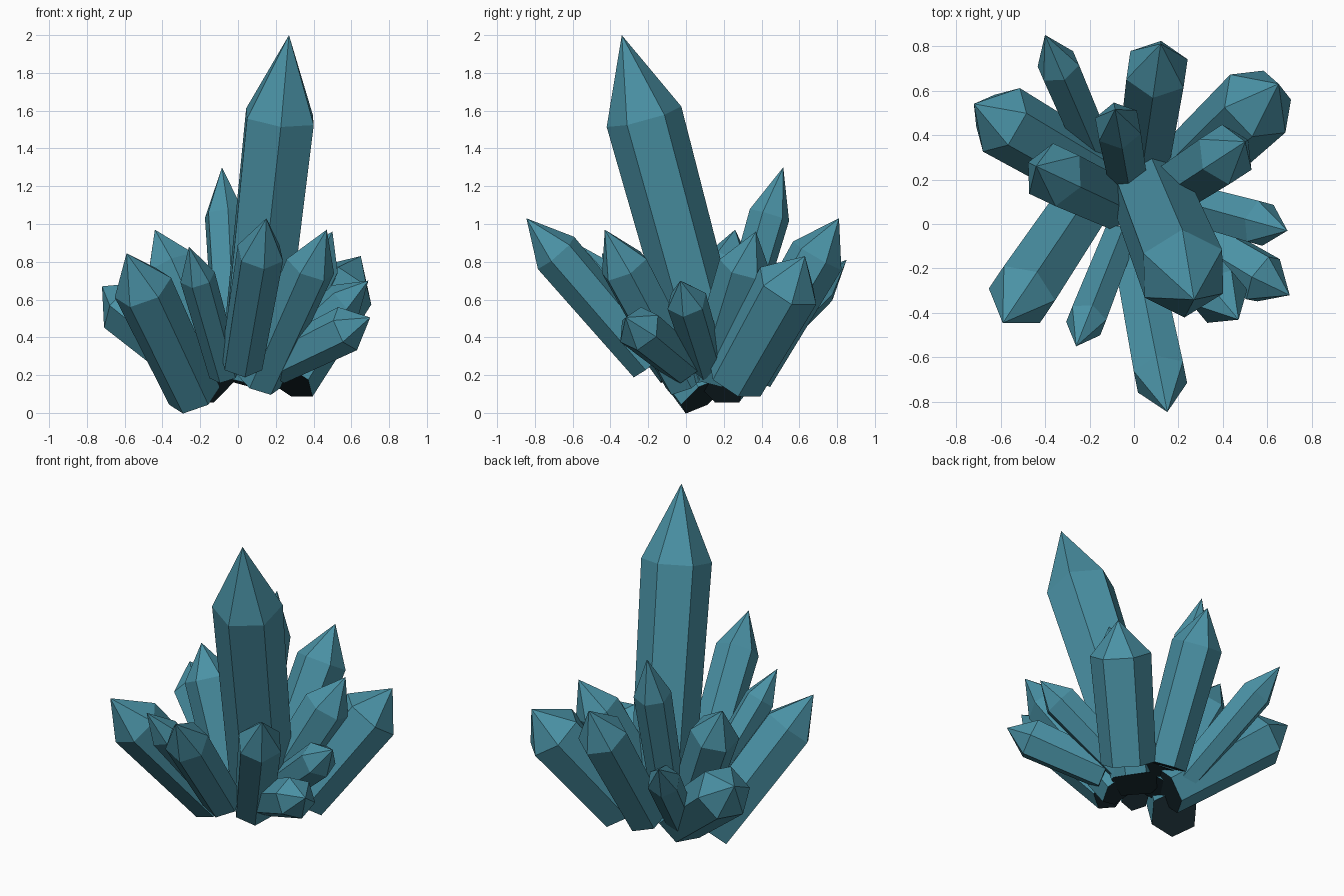
import bpy
import bmesh
from math import cos, sin, pi, radians
from mathutils import Vector

cube = bpy.data.objects.get("Cube")
if cube:
    bpy.data.objects.remove(cube, do_unlink=True)


def material(name, colour):
    mat = bpy.data.materials.new(name)
    mat.use_nodes = True
    mat.diffuse_color = colour
    shader = next(n for n in mat.node_tree.nodes if n.type == 'BSDF_PRINCIPLED')
    shader.inputs["Base Color"].default_value = colour
    shader.inputs["Roughness"].default_value = 0.6
    return mat


# Teal mineral with dark broken ends underneath
teal = material("teal_crystal", (0.068, 0.285, 0.375, 1.0))
dark = material("dark_underside", (0.008, 0.02, 0.026, 1.0))

SIDES = 6
TAPER = 0.9     # base width relative to the shoulder


def crystal(name, base, tip, radius, spin=0, cap=0.24):
    """Six-sided shaft with a pointed end; cap is the point's share of the length."""
    base, tip = Vector(base), Vector(tip)
    axis = (tip - base).normalized()
    side = Vector((0, 0, 1)).cross(axis).normalized()
    lean = side.cross(axis)
    shoulder = tip.lerp(base, cap)
    bm = bmesh.new()

    def ring(centre, r):
        angles = [2 * pi * i / SIDES + radians(spin) for i in range(SIDES)]
        return [bm.verts.new(centre + (lean * cos(a) + side * sin(a)) * r) for a in angles]

    low, high = ring(base, radius * TAPER), ring(shoulder, radius)
    apex = bm.verts.new(tip)
    bm.faces.new(low[::-1]).material_index = 1
    for i in range(SIDES):
        j = (i + 1) % SIDES
        bm.faces.new((low[i], low[j], high[j], high[i]))
        bm.faces.new((high[i], high[j], apex))
    bmesh.ops.recalc_face_normals(bm, faces=bm.faces[:])
    mesh = bpy.data.meshes.new(name)
    bm.to_mesh(mesh)
    bm.free()
    mesh.materials.append(teal)
    mesh.materials.append(dark)
    obj = bpy.data.objects.new(name, mesh)
    bpy.context.collection.objects.link(obj)


# Tall central shard
crystal("main_crystal", (0.07, 0.15, 0.2), (0.27, -0.34, 2.0), 0.205, -20)

# Front group
crystal("front_crystal", (0.02, -0.19, 0.265), (0.15, -0.845, 1.03), 0.13)
crystal("front_right_crystal", (-0.23, 0.09, 0.09), (-0.59, -0.445, 0.845), 0.16)
crystal("front_right_small_crystal", (-0.07, -0.07, 0.21), (-0.26, -0.55, 0.88), 0.095)
crystal("front_left_crystal", (0.11, 0.0, 0.165), (0.47, -0.43, 0.97), 0.135)

# Left side group
crystal("left_low_crystal", (0.2, -0.02, 0.26), (0.7, -0.32, 0.505), 0.125, 8)
crystal("left_small_crystal", (0.18, 0.11, 0.25), (0.69, -0.03, 0.7), 0.11)
crystal("left_upper_crystal", (0.13, 0.13, 0.2), (0.5, 0.37, 0.96), 0.14)

# Back group
crystal("back_left_crystal", (0.26, 0.26, 0.175), (0.65, 0.63, 0.83), 0.18, 30)
crystal("back_crystal", (0.05, 0.33, 0.205), (0.12, 0.81, 1.03), 0.15)
crystal("back_tall_crystal", (-0.03, 0.21, 0.25), (-0.085, 0.515, 1.3), 0.11)
crystal("back_right_thin_crystal", (-0.15, 0.27, 0.21), (-0.4, 0.85, 0.81), 0.1)

# Right side group
crystal("back_right_low_crystal", (-0.1, 0.18, 0.16), (-0.72, 0.54, 0.67), 0.165, 30, 0.2)
crystal("right_upper_crystal", (-0.1, 0.1, 0.2), (-0.44, 0.26, 0.97), 0.145)
